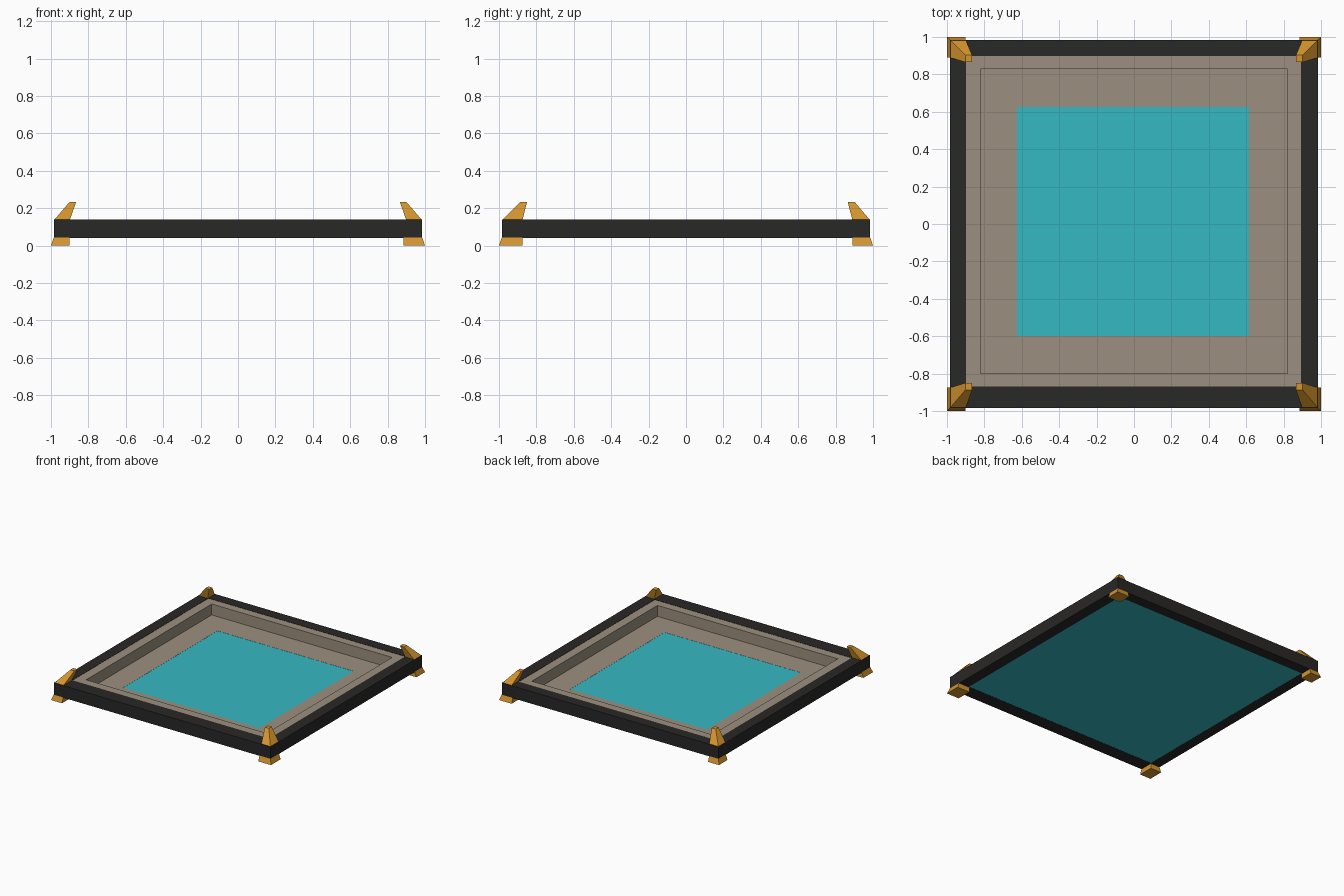
import bpy, bmesh

if "Cube" in bpy.data.objects:
    bpy.data.objects.remove(bpy.data.objects["Cube"])


def material(name, rgb):
    m = bpy.data.materials.new(name)
    m.diffuse_color = (*rgb, 1)
    m.use_nodes = True
    m.node_tree.nodes["Principled BSDF"].inputs["Base Color"].default_value = m.diffuse_color
    return m


DARK = material("dark_frame", (0.022, 0.021, 0.020))
GOLD = material("gold", (0.66, 0.30, 0.028))
TEAL = material("teal", (0.037, 0.48, 0.54))
STONE = material("stone", (0.33, 0.275, 0.21))


def rect(x0, x1, y0, y1, z):
    return [(x0, y0, z), (x1, y0, z), (x1, y1, z), (x0, y1, z)]


def loft(name, loops, mat, ring=False):
    """Join four-cornered loops; close as a ring, or cap both ends."""
    bm = bmesh.new()
    vs = [[bm.verts.new(p) for p in loop] for loop in loops]
    pairs = list(zip(vs, vs[1:] + vs[:1])) if ring else list(zip(vs, vs[1:]))
    for a, b in pairs:
        for i in range(4):
            j = (i + 1) % 4
            bm.faces.new((a[i], a[j], b[j], b[i]))
    if not ring:
        bm.faces.new(vs[0])
        bm.faces.new(vs[-1])
    bmesh.ops.recalc_face_normals(bm, faces=bm.faces)
    me = bpy.data.meshes.new(name)
    bm.to_mesh(me)
    bm.free()
    me.materials.append(mat)
    ob = bpy.data.objects.new(name, me)
    bpy.context.collection.objects.link(ob)
    return ob


def ring(name, outer, inner, z0, z1, mat):
    return loft(name, [rect(*outer, z0), rect(*outer, z1),
                       rect(*inner, z1), rect(*inner, z0)], mat, True)


OUT = (-0.985, 0.985, -0.985, 0.985)
OPENING = (-0.897, 0.893, -0.87, 0.897)
RECESS = (-0.82, 0.82, -0.80, 0.83)
PANEL = (-0.625, 0.615, -0.60, 0.625)

# Dark border, stone rim, sunken stone floor and teal panel showing through
ring("outer_frame", OUT, OPENING, 0.04, 0.14, DARK)
ring("stone_rim", OPENING, RECESS, 0.045, 0.138, STONE)
ring("stone_floor", RECESS, PANEL, 0.045, 0.048, STONE)
loft("teal_panel", [rect(*OPENING, 0.041), rect(*OPENING, 0.047)], TEAL)

# Gold claws above and flared feet below each corner
for sx, xn in ((-1, "left"), (1, "right")):
    for sy, yn in ((-1, "front"), (1, "back")):
        yi = 0.875 if sy < 0 else 0.89       # inner edge on the y side
        xi = 0.90 if sx < 0 else 0.885       # inner edge on the x side
        yt = 0.85 if sy < 0 else 0.865

        def corner(a, b, c, d, z):
            return rect(sx * a, sx * b, sy * c, sy * d, z)

        loft(f"claw_{yn}_{xn}", [corner(0.90, 0.985, yi, 0.985, 0.135),
                                 corner(0.866, 0.902, yt, yt + 0.038, 0.232)], GOLD)
        loft(f"foot_{yn}_{xn}", [corner(xi, 1.0, yi, 1.0, 0),
                                 corner(xi, 0.985, yi, 0.985, 0.042)], GOLD)
